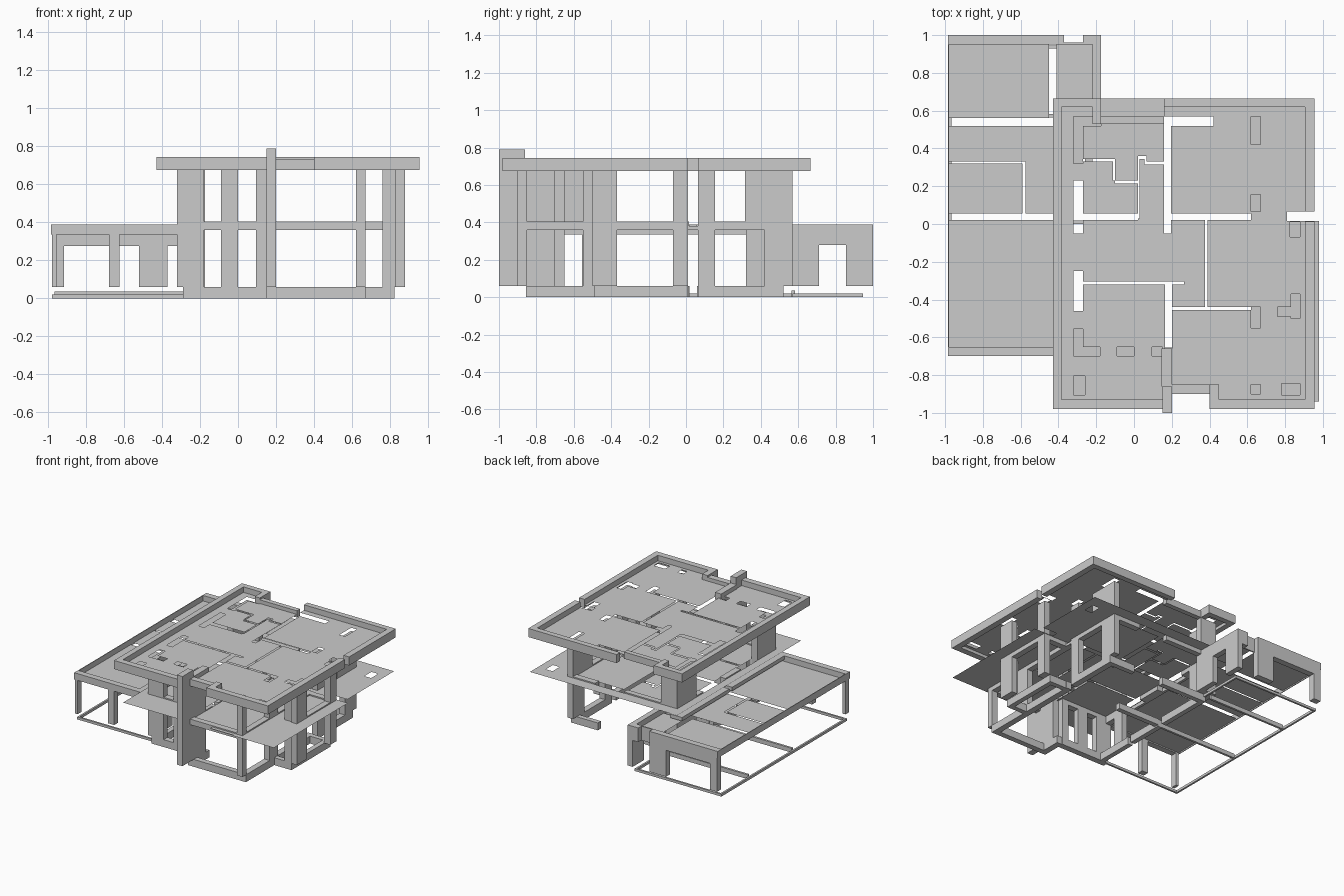
import bpy, bmesh


def boxes(name, items):
    """One object from boxes given as (x0, x1, y0, y1, z0, z1)."""
    bm = bmesh.new()
    for x0, x1, y0, y1, z0, z1 in items:
        r = bmesh.ops.create_cube(bm, size=1)
        for v in r["verts"]:
            v.co = ((x0 + x1) / 2 + v.co.x * (x1 - x0),
                    (y0 + y1) / 2 + v.co.y * (y1 - y0),
                    (z0 + z1) / 2 + v.co.z * (z1 - z0))
    return finish(name, bm)


def finish(name, bm):
    me = bpy.data.meshes.new(name)
    bm.to_mesh(me)
    bm.free()
    ob = bpy.data.objects.new(name, me)
    bpy.context.collection.objects.link(ob)
    return ob


def slab(name, rects, holes, z):
    """Thin sheet: union of rectangles minus rectangular holes."""
    xs = sorted({v for r in rects + holes for v in r[:2]})
    ys = sorted({v for r in rects + holes for v in r[2:]})
    inside = lambda x, y, rs: any(a < x < b and c < y < d for a, b, c, d in rs)
    bm = bmesh.new()
    for x0, x1 in zip(xs, xs[1:]):
        for y0, y1 in zip(ys, ys[1:]):
            x, y = (x0 + x1) / 2, (y0 + y1) / 2
            if inside(x, y, rects) and not inside(x, y, holes):
                bm.faces.new([bm.verts.new((a, b, z)) for a, b in
                              ((x0, y0), (x1, y0), (x1, y1), (x0, y1))])
    bmesh.ops.remove_doubles(bm, verts=bm.verts, dist=1e-5)
    bmesh.ops.dissolve_limit(bm, angle_limit=0.01, verts=bm.verts, edges=bm.edges)
    return finish(name, bm)


# Slots left by the partition walls and windows
slots = [
    (-.27, .02, .02, .055), (.16, .195, -.05, .57), (.195, .42, .52, .57),
    (-.27, .265, -.32, -.305), (.165, .2, -.86, -.32), (.375, .39, -.44, .03),
    (.2, .62, -.455, -.44), (.195, .62, .02, .055), (.81, .99, .015, .065),
    (-.32, -.27, -.05, .23), (-.32, -.27, -.46, -.25),
    (.02, .03, .03, .36), (.03, .055, .345, .36), (.055, .065, .315, .36),
    (.065, .16, .315, .33), (-.27, -.11, .33, .345), (-.11, -.10, .23, .345),
    (-.10, .02, .215, .23),
]

# Column footprints, and openings in the roof sheet only
columns = [
    (-.32, -.27, -.70, -.65), (-.27, -.18, -.70, -.65),
    (-.09, 0, -.70, -.65), (.095, .15, -.70, -.65), (.62, .67, -.55, -.44),
    (.62, .67, -.90, -.85), (.83, .88, -.50, -.37),
    (.76, .83, -.49, -.44), (.825, .88, -.07, .01), (.62, .67, .065, .155),
    (.62, .67, .42, .57), (-.32, -.27, .32, .57), (-.27, -.175, .52, .57),
]
openings = [(-.32, -.26, -.905, -.805), (.78, .88, -.905, -.845), (-.32, -.27, -.65, -.555)]

# Roof sheet and the raised rim around it
front_gap = (.2, .4, -.95, -.9)
slab("roof_plate", [(-.385, .905, -.93, .62)],
     slots + columns + openings + [front_gap, (-.175, .16, .57, .63)], .70)
rz = (.675, .745)
boxes("roof_rim", [
    (-.43, -.385, -.98, .665, *rz), (-.385, .15, -.98, -.93, *rz),
    (.40, .955, -.98, -.93, *rz), (.40, .45, -.93, -.85, *rz),
    (.905, .955, -.93, .012, *rz), (.905, .955, .065, .665, *rz),
    (-.385, -.175, .62, .665, *rz), (-.22, -.175, .53, .62, *rz), (.16, .905, .62, .665, *rz),
    (-.175, .16, .53, .57, .675, .73), (.20, .40, -.90, -.85, .675, .73)])

# Front pier with the wall behind it
boxes("front_pier", [(.15, .20, -1, -.86, .06, .79), (.15, .20, -.86, -.70, .06, .70),
                     (.145, .20, -.86, -.66, .675, .735)])

# Columns through both floors
boxes("column", [(*c, .06, .675) for c in columns])
boxes("upper_wall", [(.62, .67, .315, .42, .405, .675), (-.32, -.27, -.65, -.555, .335, .675)])
boxes("left_pier", [(-.32, -.27, -.555, -.46, .06, .675)])

# Upper floor sheet and balconies
slab("upper_floor", [(-.385, .94, -.93, .665), (.62, .98, -.94, .015)],
     slots + columns + [front_gap, (.81, .87, .47, .56)], .395)

# Beams under the upper floor
bz = (.36, .405)
boxes("upper_floor_beam", [
    (.20, .62, -.90, -.85, *bz), (.62, .67, -.85, -.55, *bz), (.62, .67, -.44, .015, *bz),
    (.62, .67, .155, .42, *bz), (.42, .62, .52, .57, *bz), (-.18, .15, -.70, -.65, *bz),
    (-.175, .16, .525, .57, *bz), (.83, .88, -.37, -.07, *bz),
    (.67, .825, -.04, .01, *bz), (-.32, -.27, -.25, -.05, *bz),
    (-.32, -.27, .23, .32, *bz), (.62, .67, .015, .065, .36, .38)])

# Plinth strips on the ground
pz = (0, .06)
boxes("plinth", [
    (-.26, -.22, -.65, -.33, *pz), (-.26, -.22, -.30, .015, *pz), (-.26, -.22, .06, .52, *pz),
    (-.29, .15, -.70, -.65, *pz), (.15, .20, -.855, -.655, *pz),
    (.20, .62, -.855, -.81, *pz), (.62, .67, -.855, .015, *pz), (.62, .67, .065, .52, *pz),
    (.67, .825, -.49, -.45, *pz), (.785, .825, -.45, .01, *pz), (.67, .785, -.03, .01, *pz),
    (-.22, .16, .48, .52, *pz), (.43, .62, .48, .52, *pz), (-.22, .16, -.02, .02, .01, .06)])
gz = (0, .02)
boxes("wing_footing", [
    (-.98, -.965, -.67, .945, *gz), (-.965, -.29, -.67, -.655, *gz),
    (-.965, -.20, .93, .945, *gz), (-.215, -.20, .57, .93, *gz),
    (-.965, -.26, 0, .018, .0, .035), (-.965, -.26, .565, .583, .0, .035)])

# Side wing: roof sheet, fascia, posts and porch wall
slab("wing_roof", [(-.98, -.45, .56, .95), (-.98, -.32, .055, .52), (-.98, -.32, -.70, .02),
                   (-.41, -.22, .60, .95)],
     [(-.98, -.58, .32, .332), (-.59, -.575, .055, .332)], .345)
boxes("wing_fascia", [
    (-.985, -.979, -.70, 1, .335, .39), (-.98, -.32, -.70, -.65, .335, .39),
    (-.98, -.37, .95, 1, .275, .39), (-.37, -.22, .95, .96, .275, .39),
    (-.27, -.22, .96, 1, .275, .39),
    (-.43, -.32, -.65, .02, .36, .39), (-.43, -.32, .055, .665, .36, .39)])
boxes("wing_post", [
    (-.98, -.955, -.70, -.65, .06, .335), (-.68, -.625, -.70, -.65, .06, .335),
    (-.98, -.915, .95, 1, .06, .275), (-.52, -.37, .95, 1, .06, .275)])
boxes("porch_wall", [
    (-.22, -.175, .565, .71, .06, .39), (-.22, -.175, .855, 1, .06, .39),
    (-.22, -.175, .71, .855, .28, .39)])
